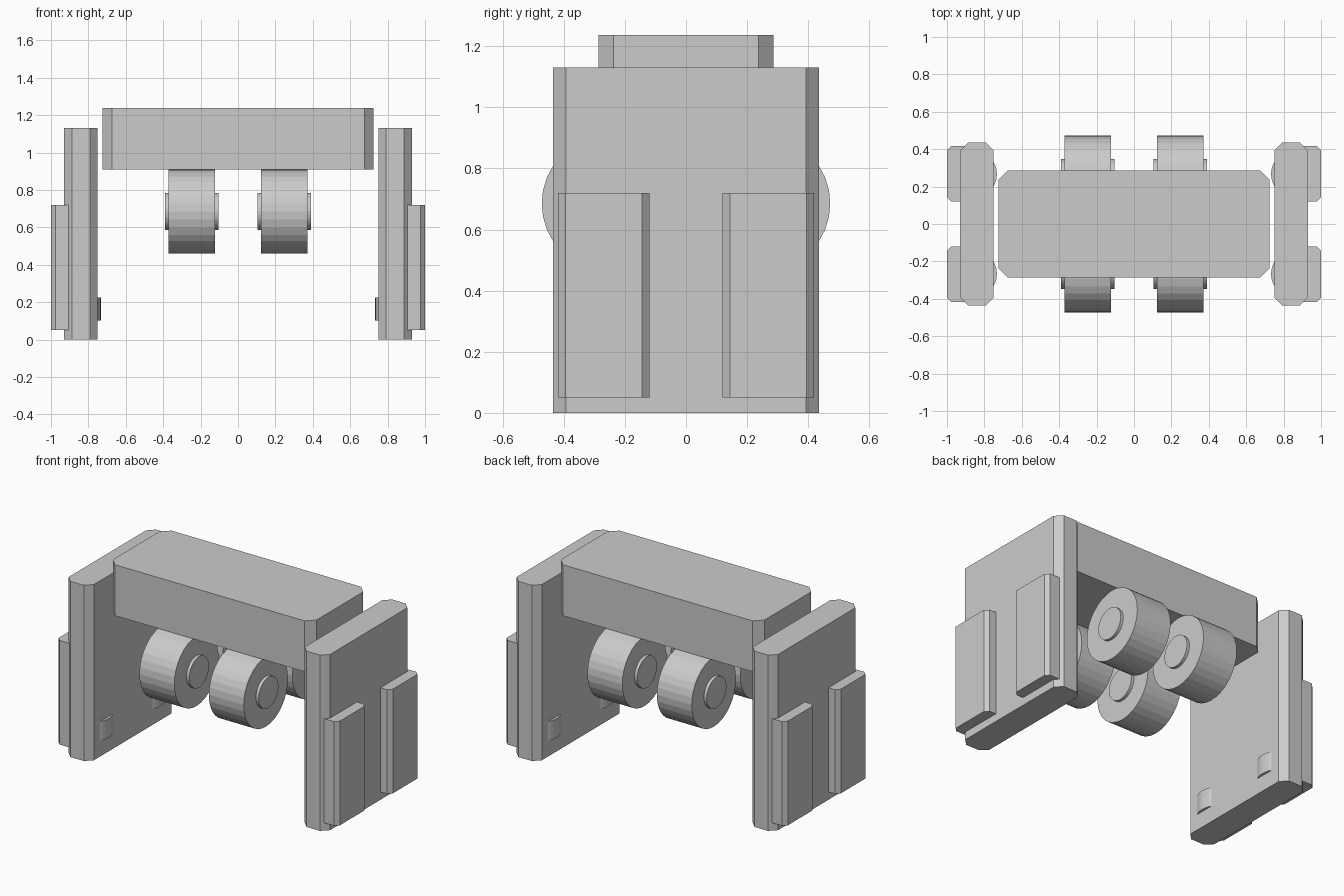
import bpy, bmesh
from math import pi
from mathutils import Matrix

cube = bpy.data.objects.get("Cube")
if cube:
    bpy.data.objects.remove(cube, do_unlink=True)

grey = bpy.data.materials.new("plain grey")
grey.use_nodes = True
grey.diffuse_color = (0.6, 0.6, 0.6, 1)
grey.node_tree.nodes["Principled BSDF"].inputs["Base Color"].default_value = (0.6, 0.6, 0.6, 1)


def finish(name, bm):
    bmesh.ops.recalc_face_normals(bm, faces=bm.faces)
    mesh = bpy.data.meshes.new(name)
    bm.to_mesh(mesh)
    bm.free()
    mesh.materials.append(grey)
    obj = bpy.data.objects.new(name, mesh)
    bpy.context.collection.objects.link(obj)
    return obj


def chamfered_block(name, x, y, z, cut):
    """Block between (low, high) pairs with its upright corners cut off."""
    (x0, x1), (y0, y1), (z0, z1) = x, y, z
    outline = [(x0 + cut, y0), (x1 - cut, y0), (x1, y0 + cut), (x1, y1 - cut),
               (x1 - cut, y1), (x0 + cut, y1), (x0, y1 - cut), (x0, y0 + cut)]
    bm = bmesh.new()
    base = bm.faces.new([bm.verts.new((px, py, z0)) for px, py in outline])
    top = bmesh.ops.extrude_face_region(bm, geom=[base])["geom"]
    verts = [g for g in top if isinstance(g, bmesh.types.BMVert)]
    bmesh.ops.translate(bm, verts=verts, vec=(0, 0, z1 - z0))
    return finish(name, bm)


def cylinder(name, centre, radius, length, along_x):
    matrix = Matrix.Translation(centre)
    if along_x:
        matrix = matrix @ Matrix.Rotation(pi / 2, 4, "Y")
    bm = bmesh.new()
    bmesh.ops.create_cone(bm, cap_ends=True, segments=32, radius1=radius,
                          radius2=radius, depth=length, matrix=matrix)
    return finish(name, bm)


def span(side, low, high):
    return tuple(sorted((side * low, side * high)))


# Top beam
chamfered_block("top_beam", (-0.725, 0.725), (-0.287, 0.287), (0.91, 1.237), 0.05)

for sx, side in ((1, "left"), (-1, "right")):
    # Upright side plate
    chamfered_block(f"{side}_side_plate", span(sx, 0.75, 0.93),
                    (-0.435, 0.435), (0, 1.13), 0.042)
    for sy, end in ((-1, "front"), (1, "back")):
        tag = f"{side}_{end}"
        # Outer panel and the round peg set behind it
        chamfered_block(f"{tag}_outer_panel", span(sx, 0.86, 1.0),
                        span(sy, 0.12, 0.418), (0.05, 0.72), 0.024)
        cylinder(f"{tag}_peg", (sx * 0.863, sy * 0.267, 0.163), 0.13, 0.123, False)
        # Roller with protruding hub
        cylinder(f"{tag}_roller", (sx * 0.247, sy * 0.247, 0.685), 0.225, 0.248, True)
        cylinder(f"{tag}_hub", (sx * 0.247, sy * 0.247, 0.685), 0.1, 0.286, True)
